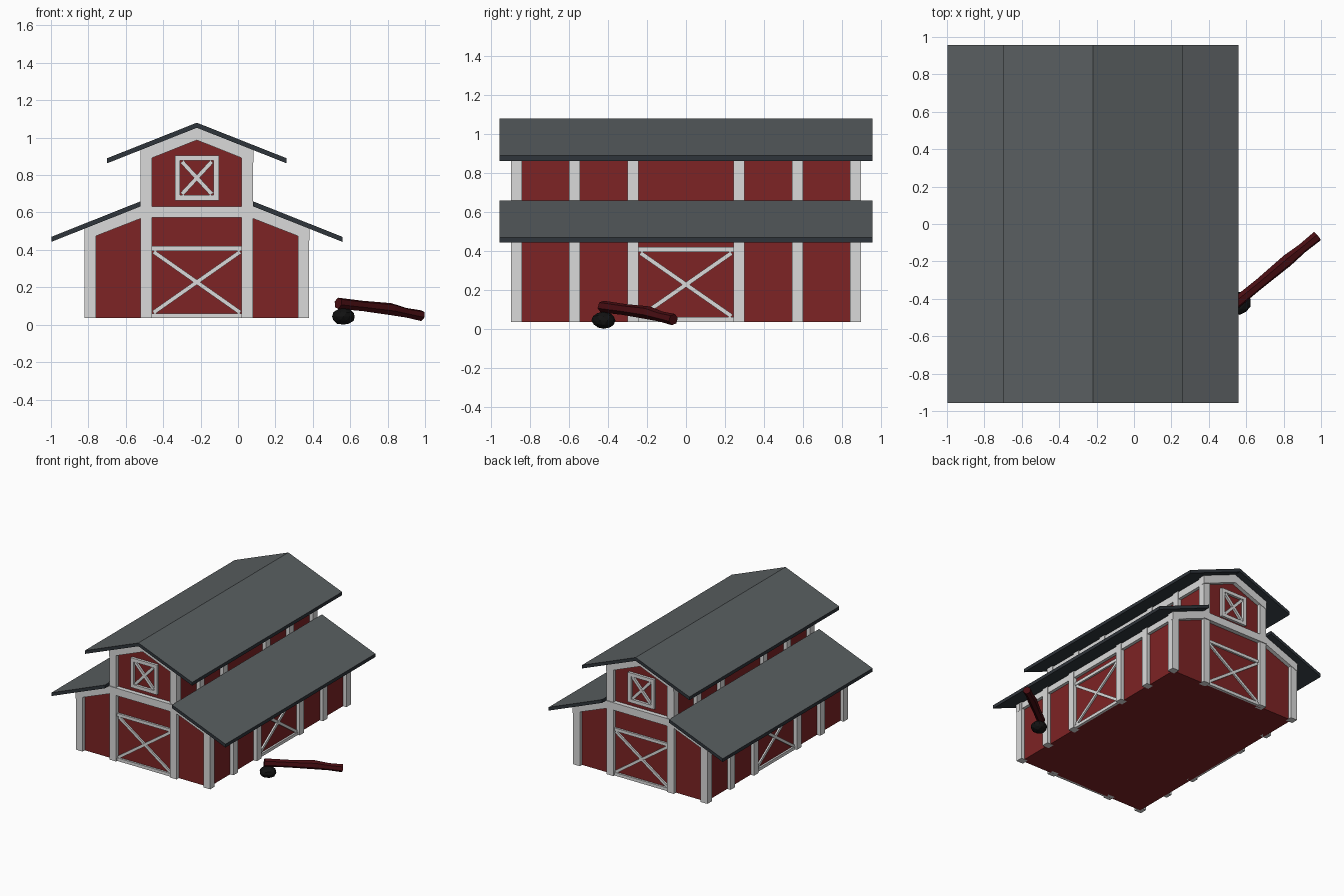
import bpy, bmesh, math, random
from mathutils import Vector

if "Cube" in bpy.data.objects:
    bpy.data.objects.remove(bpy.data.objects["Cube"])

CX = -0.22          # barn centre line in x
BASE = 0.035        # bottom of the barn
S = (-1, 1)


def mat(name, rgb):
    m = bpy.data.materials.new(name)
    m.diffuse_color = (*rgb, 1)
    m.use_nodes = True
    m.node_tree.nodes["Principled BSDF"].inputs["Base Color"].default_value = m.diffuse_color
    return m


RED = mat("barn red", (0.205, 0.017, 0.018))
WHITE = mat("trim white", (0.70, 0.70, 0.70))
SLATE = mat("roof grey", (0.10, 0.113, 0.118))
EDGE = mat("roof edge dark", (0.028, 0.035, 0.043))
BARK = mat("dark red wood", (0.065, 0.004, 0.006))
BLACK = mat("black stone", (0.006, 0.006, 0.006))


def finish(bm, name, *mats):
    bmesh.ops.recalc_face_normals(bm, faces=bm.faces)
    me = bpy.data.meshes.new(name)
    bm.to_mesh(me)
    bm.free()
    for m in mats:
        me.materials.append(m)
    ob = bpy.data.objects.new(name, me)
    bpy.context.collection.objects.link(ob)
    return ob


def prism(bm, pts, a, b, axis="y"):
    """Extrude a (u, z) outline from a to b; u is x for axis y, y for axis x."""
    def put(u, z, d):
        return bm.verts.new((CX + u, d, z) if axis == "y" else (CX + d, u, z))
    lo = [put(u, z, a) for u, z in pts]
    hi = [put(u, z, b) for u, z in pts]
    faces = [bm.faces.new(lo), bm.faces.new(hi)]
    for i in range(len(pts)):
        j = (i + 1) % len(pts)
        faces.append(bm.faces.new((lo[i], lo[j], hi[j], hi[i])))
    return faces


def rect(u0, u1, z0, z1):
    return [(u0, z0), (u1, z0), (u1, z1), (u0, z1)]


def slanted(p, q, h):
    """Beam outline with plumb ends, top edge from p to q, height h."""
    return [p, q, (q[0], q[1] - h), (p[0], p[1] - h)]


def strip(p, q, w):
    d = Vector((q[0] - p[0], q[1] - p[1])).normalized() * (w / 2)
    n = Vector((-d.y, d.x))
    return [(p[0] + n.x, p[1] + n.y), (q[0] + n.x, q[1] + n.y),
            (q[0] - n.x, q[1] - n.y), (p[0] - n.x, p[1] - n.y)]


def crossed(bm, u, z0, z1, bar, a, b, axis, sides=False):
    """Top and bottom rails, optional stiles and an X brace."""
    prism(bm, rect(-u, u, z1 - bar, z1), a, b, axis)
    prism(bm, rect(-u, u, z0, z0 + bar), a, b, axis)
    v = u
    if sides:
        v = u - bar
        for s in S:
            prism(bm, rect(*sorted((s * u, s * v)), z0 + bar, z1 - bar), a, b, axis)
    for s, k in ((1, 0.9), (-1, 0.85)):
        prism(bm, strip((-s * (v - .01), z0 + bar + .005), (s * (v - .01), z1 - bar - .005), 0.022),
              a, a + (b - a) * k, axis)


# Walls: one stepped gable outline
half = [(0.57, BASE), (0.57, 0.525), (0.27, 0.635), (0.27, 0.935)]
outline = half + [(0, 1.045)] + [(-x, z) for x, z in reversed(half)]
bm = bmesh.new()
prism(bm, outline, -0.87, 0.87)
finish(bm, "barn_walls", RED)

# Posts: outer and tower rows along both sides
bm = bmesh.new()
for s in S:
    for y in (-0.87, -0.5725, -0.2725, 0.2725, 0.5725, 0.87):
        corner = abs(y) > 0.8
        for x, z0, z1 in ((0.57, BASE, 0.515), (0.27, BASE if corner else 0.6, 0.935)):
            prism(bm, rect(s * x - 0.03, s * x + 0.03, z0, z1), y - 0.0285, y + 0.0285)
finish(bm, "posts", WHITE)

# Beams: eaves, gable rafters and the cross beam above the doors
bm = bmesh.new()
for s in S:
    for x, z0, z1 in ((0.57, 0.46, 0.51), (0.27, 0.87, 0.93)):
        prism(bm, rect(s * x - 0.025, s * x + 0.025, z0, z1), -0.865, 0.865)
    for e in S:
        a, b = e * 0.86, e * 0.902
        prism(bm, slanted((s * 0.602, 0.522), (s * 0.30, 0.64), 0.072), a, b)
        prism(bm, slanted((s * 0.302, 0.935), (0, 1.055), 0.068), a, b)
        if s == 1:
            prism(bm, rect(-0.302, 0.302, 0.572, 0.632), a, e * 0.905)
finish(bm, "beams", WHITE)

# Doors on all four sides, loft windows on both gables
bm = bmesh.new()
for e in S:
    crossed(bm, 0.242, BASE, 0.42, 0.025, e * 0.865, e * 0.885, "y")
    crossed(bm, 0.244, BASE, 0.42, 0.025, e * 0.565, e * 0.585, "x")
finish(bm, "door_braces", WHITE)
bm = bmesh.new()
for e in S:
    crossed(bm, 0.118, 0.665, 0.905, 0.028, e * 0.865, e * 0.89, "y", True)
finish(bm, "loft_windows", WHITE)

# Roof slabs: grey on top, dark on edges and undersides
for name, x0, x1, z0, z1 in (("lower_roof", 0.30, 0.778, 0.66, 0.47),
                             ("upper_roof", 0.0, 0.48, 1.08, 0.89)):
    bm = bmesh.new()
    for s in S:
        prism(bm, slanted((s * x0, z0), (s * x1, z1), 0.027), -0.957, 0.957)
    bmesh.ops.recalc_face_normals(bm, faces=bm.faces)
    for f in bm.faces:
        f.material_index = 0 if f.normal.z > 0.5 else 1
    finish(bm, name, SLATE, EDGE)

# Log: six-sided, slightly bent
bm = bmesh.new()
path = [((0.535, -0.43, 0.115), 0.031), ((0.67, -0.32, 0.100), 0.029),
        ((0.82, -0.195, 0.083), 0.034), ((0.90, -0.13, 0.064), 0.027),
        ((0.98, -0.065, 0.048), 0.030)]
side, up = Vector((-0.64, 0.77, 0)), Vector((0.12, 0.1, 0.98))
rings = []
for c, r in path:
    rings.append([bm.verts.new(Vector(c) + r * (math.cos(t) * side + math.sin(t) * up))
                  for t in (i * math.tau / 6 + 0.3 for i in range(6))])
for a, b in zip(rings, rings[1:]):
    for i in range(6):
        j = (i + 1) % 6
        bm.faces.new((a[i], a[j], b[j], b[i]))
bm.faces.new(rings[0])
bm.faces.new(rings[-1])
finish(bm, "log", BARK)

# Stone under the log end
random.seed(4)
bm = bmesh.new()
bmesh.ops.create_icosphere(bm, subdivisions=2, radius=1)
for v in bm.verts:
    k = random.uniform(0.94, 1.03)
    v.co = Vector((0.563 + v.co.x * 0.063 * k, -0.422 + v.co.y * 0.063 * k,
                   max(0, 0.044 + v.co.z * 0.045 * k)))
finish(bm, "stone", BLACK)
